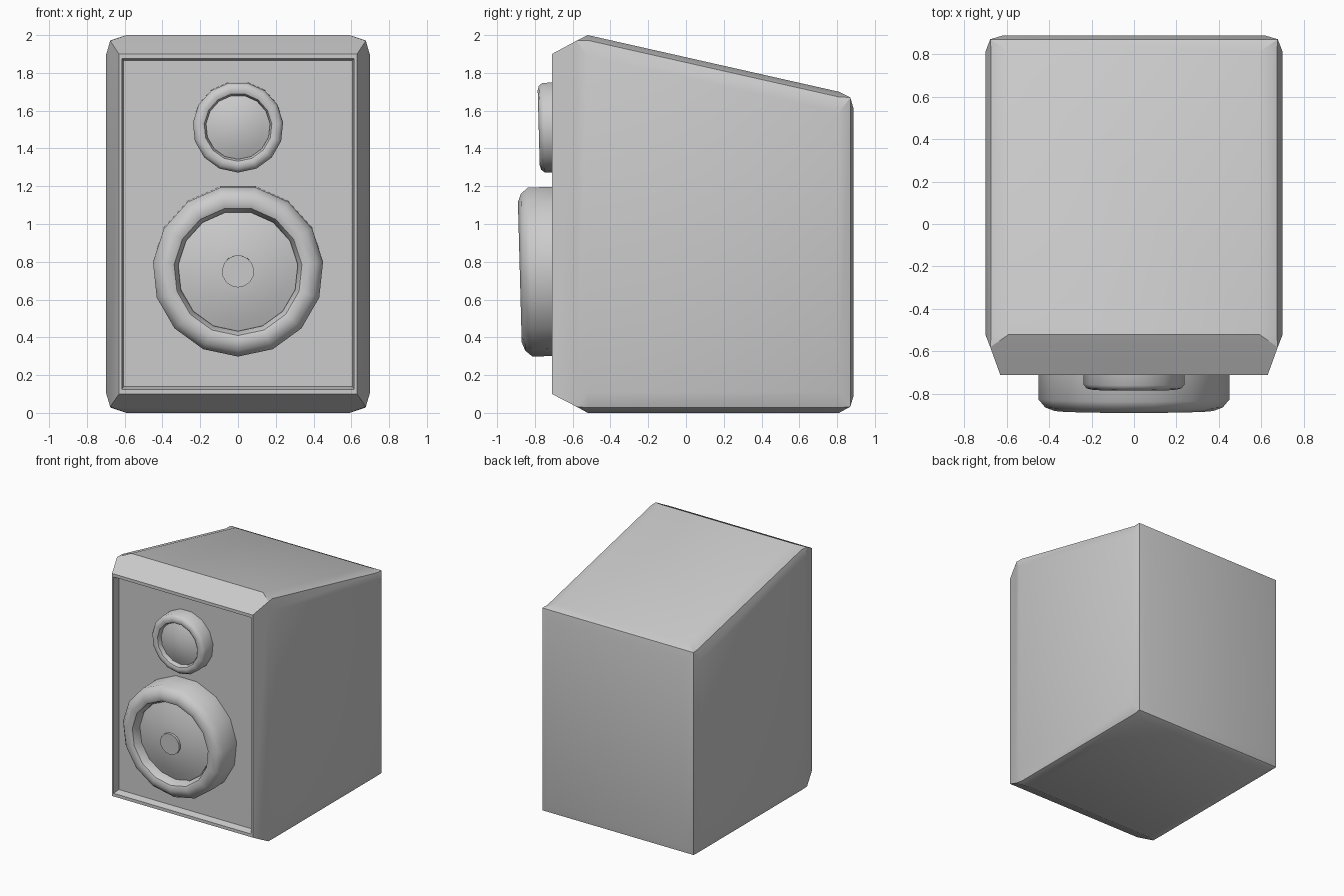
import bpy, bmesh, math
from mathutils import Matrix

if "Cube" in bpy.data.objects:
    bpy.data.objects.remove(bpy.data.objects["Cube"])


def finish(name, bm, angle=30):
    bmesh.ops.remove_doubles(bm, verts=bm.verts, dist=1e-4)
    bmesh.ops.dissolve_degenerate(bm, edges=bm.edges, dist=1e-4)
    bmesh.ops.recalc_face_normals(bm, faces=bm.faces)
    mesh = bpy.data.meshes.new(name)
    bm.to_mesh(mesh)
    bm.free()
    ob = bpy.data.objects.new(name, mesh)
    bpy.context.collection.objects.link(ob)
    bpy.ops.object.select_all(action='DESELECT')
    ob.select_set(True)
    bpy.context.view_layer.objects.active = ob
    bpy.ops.object.shade_smooth_by_angle(angle=math.radians(angle))
    return ob


def loft(bm, rings):
    loops = [[bm.verts.new(p) for p in ring] for ring in rings]
    n = len(loops[0])
    for a, b in zip(loops, loops[1:]):
        for i in range(n):
            j = (i + 1) % n
            bm.faces.new((a[i], a[j], b[j], b[i]))
    bm.faces.new(loops[0])
    bm.faces.new(loops[-1])


def section(y, hx, z0, z1, cut=0.0):
    """Rectangle with three points per corner, rounded when cut > 0."""
    mid = 0.25 * cut
    corner = [(0, cut), (mid, mid), (cut, 0)]
    pts = []
    for sx, top in ((1, True), (-1, True), (-1, False), (1, False)):
        c = corner if (sx > 0) == top else corner[::-1]
        for dx, dz in c:
            pts.append((sx * (hx - dx), y, z1 - dz if top else z0 + dz))
    return pts


# Cabinet: recessed baffle, front rim, bevelled shell with sloping top, back
bm = bmesh.new()
loft(bm, [
    section(-0.66, 0.605, 0.14, 1.865),
    section(-0.71, 0.615, 0.125, 1.875),
    section(-0.71, 0.63, 0.10, 1.90),
    section(-0.58, 0.677, 0.033, 1.97),
    section(-0.52, 0.70, 0.0, 2.0, 0.11),
    section(0.81, 0.70, 0.0, 1.70, 0.11),
    section(0.87, 0.677, 0.033, 1.67),
    section(0.887, 0.62, 0.09, 1.61),
])
finish("cabinet", bm)


def driver(name, z, y, profile, sides=15, tilt=0.027):
    """Turned part facing -y; profile is (radius, forward distance)."""
    bm = bmesh.new()
    rings = []
    for r, d in profile:
        ring = []
        for k in range(sides):
            a = -math.pi / 2 + k * math.tau / sides
            ring.append((r * math.cos(a), -d, r * math.sin(a)))
        rings.append(ring)
    loft(bm, rings)
    bm.transform(Matrix.Translation((0, y, z)) @ Matrix.Rotation(tilt, 4, 'X'))
    return finish(name, bm, 42)


def dome(r0, d0, r1, d1, steps=4):
    """Shallow convex curve from the rim (r0, d0) in to (r1, d1)."""
    out = []
    for i in range(steps + 1):
        r = r0 + (r1 - r0) * i / steps
        t = (r0 * r0 - r * r) / (r0 * r0 - r1 * r1)
        out.append((r, d0 + (d1 - d0) * t))
    return out


# Woofer and tweeter surrounds with convex diaphragms
driver("woofer_surround", 0.755, -0.66,
       [(0.4525, -0.02), (0.4525, 0.165), (0.42, 0.203), (0.375, 0.22),
        (0.34, 0.207), (0.318, 0.165), (0.318, 0.10)])
driver("woofer_cone", 0.755, -0.66, [(0.325, 0.10)] + dome(0.325, 0.14, 0.08, 0.195))
driver("woofer_cap", 0.755, -0.66, [(0.085, 0.15), (0.085, 0.213)])
driver("tweeter_surround", 1.515, -0.66,
       [(0.24, -0.02), (0.24, 0.094), (0.225, 0.113), (0.20, 0.12),
        (0.18, 0.113), (0.17, 0.09), (0.17, 0.05)])
driver("tweeter_dome", 1.515, -0.66, [(0.175, 0.05)] + dome(0.175, 0.078, 0.02, 0.115))
